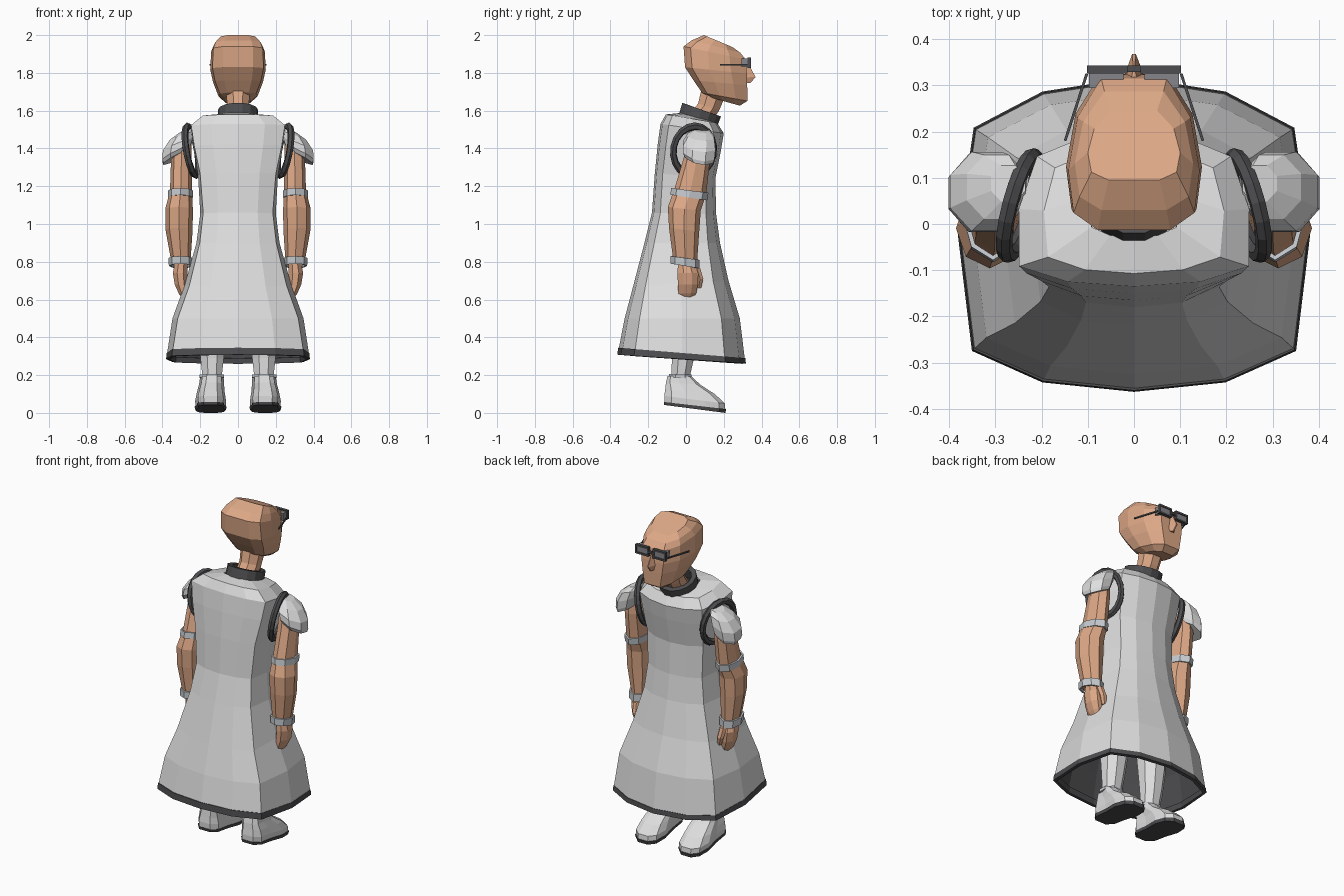
import bpy, bmesh, math
from mathutils import Vector


def material(name, rgb):
    m = bpy.data.materials.new(name)
    m.diffuse_color = (*rgb, 1)
    return m


WHITE = material("white cloth", (0.73, 0.73, 0.73))
SKIN = material("skin", (0.72, 0.39, 0.24))
DARK = material("dark trim", (0.075, 0.075, 0.08))
BAND = material("cool grey band", (0.58, 0.61, 0.64))
LENS = material("lens grey", (0.24, 0.24, 0.26))


def both_sides(half):
    """Mirror right-hand outline points (u, t) from back to front into a loop."""
    return half + [(-u, t) for u, t in reversed(half) if u > 0]


def circle(n, turn=0.0):
    a = [2 * math.pi * (i + turn) / n for i in range(n)]
    return [(math.cos(v), 0.5 + 0.5 * math.sin(v)) for v in a]


DRESS = both_sides([(0, 0), (.52, .03), (.92, .13), (1, .5), (.91, .84), (.52, .955), (0, 1)])
HEAD = both_sides([(.55, 0), (.92, .11), (1, .38), (.86, .72), (.5, .97)])
FOOT = both_sides([(.45, 0), (.82, .12), (.85, .4), (1, .68), (.85, .9), (.4, 1)])


def finish(ob, mat, mirror=False, thick=0.0, inside=None):
    ob.data.materials.append(mat)
    if thick:
        s = ob.modifiers.new("thickness", 'SOLIDIFY')
        s.thickness = thick
        if inside:
            ob.data.materials.append(inside)
            s.material_offset = 1
    if mirror:
        ob.modifiers.new("mirror", 'MIRROR')
    return ob


def loft(name, mat, shape, slices, caps=True, mirror=False, thick=0.0, inside=None):
    """Each slice: x centre, half width, back y, back z, front y, front z,
    then optionally side lift and front taper."""
    bm = bmesh.new()
    rings = []
    for x, w, yb, zb, yf, zf, *extra in slices:
        lift, taper = (extra + [0, 0])[:2]
        rings.append([bm.verts.new((x + w * u * (1 - taper * t), yb + (yf - yb) * t,
                                    zb + (zf - zb) * t + lift * u)) for u, t in shape])
    n = len(shape)
    for a, b in zip(rings, rings[1:]):
        for i in range(n):
            j = (i + 1) % n
            bm.faces.new((a[i], a[j], b[j], b[i]))
    if caps:
        bm.faces.new(rings[0])
        bm.faces.new(rings[-1])
    bmesh.ops.recalc_face_normals(bm, faces=bm.faces)
    me = bpy.data.meshes.new(name)
    bm.to_mesh(me)
    bm.free()
    ob = bpy.data.objects.new(name, me)
    bpy.context.collection.objects.link(ob)
    return finish(ob, mat, mirror, thick, inside)


def box(name, mat, loc, size, rot_z=0.0):
    bpy.ops.mesh.primitive_cube_add(size=1, location=loc, rotation=(0, 0, rot_z))
    ob = bpy.context.object
    ob.name = name
    ob.scale = size
    bpy.ops.object.transform_apply(location=True, rotation=True, scale=True)
    return finish(ob, mat, mirror=True)


# Long gown with a dark lining, open at the hem
loft("gown", WHITE, DRESS, [
    (0, .377, -.358, .33, .312, .28), (0, .347, -.325, .5, .285, .5),
    (0, .28, -.28, .67, .225, .70), (0, .22, -.22, .9, .18, .9),
    (0, .2, -.18, 1.06, .16, 1.05), (0, .22, -.165, 1.27, .155, 1.24, 0, .08),
    (0, .258, -.15, 1.42, .185, 1.39, 0, .17), (0, .277, -.135, 1.53, .2, 1.48, 0, .2),
    (0, .205, -.107, 1.58, .165, 1.535, 0, .1), (0, .1, -.03, 1.588, .15, 1.54),
], caps=False, thick=.008, inside=DARK)
loft("hem_trim", DARK, DRESS, [
    (0, .381, -.363, .308, .317, .262), (0, .377, -.36, .345, .314, .29),
], caps=False, thick=.02)

# Standing collar and neck
loft("collar", DARK, circle(14), [
    (0, .108, -.042, 1.575, .165, 1.51), (0, .106, -.022, 1.642, .188, 1.568),
], caps=False, thick=.028)
loft("neck", SKIN, circle(8, .5), [
    (0, .065, .0, 1.56, .13, 1.52), (0, .062, .06, 1.64, .18, 1.6),
    (0, .07, .08, 1.73, .22, 1.69)])

# Head and nose
loft("head", SKIN, HEAD, [
    (0, .07, .13, 1.67, .29, 1.625), (0, .104, .085, 1.695, .332, 1.65),
    (0, .132, .04, 1.76, .333, 1.735), (0, .147, -.005, 1.83, .333, 1.795),
    (0, .142, -.013, 1.94, .325, 1.87), (0, .128, .03, 1.972, .295, 1.905),
    (0, .1, .095, 2.0, .25, 1.935)])
loft("nose", SKIN, both_sides([(1, 0), (.12, 1)]), [
    (0, .034, .29, 1.75, .34, 1.745), (0, .032, .29, 1.775, .368, 1.778),
    (0, .012, .29, 1.845, .335, 1.84)])

# Glasses: frame bars, deep lenses, bridge and temples
for z in (1.832, 1.876):
    box("frame_bar", DARK, (.058, .334, z), (.086, .018, .011))
for x in (.019, .097):
    box("frame_post", DARK, (x, .334, 1.854), (.009, .018, .052))
box("lens", LENS, (.06, .316, 1.853), (.074, .044, .044))
box("bridge", DARK, (.007, .336, 1.855), (.016, .014, .012))
end_a, end_b = Vector((.102, .325)), Vector((.149, .18))
d = end_b - end_a
mid = (end_a + end_b) / 2
box("temple", DARK, (mid.x, mid.y, 1.842), (d.length, .006, .008), math.atan2(d.y, d.x))

# Armhole trim
bpy.ops.mesh.primitive_torus_add(
    major_segments=18, minor_segments=6, major_radius=.111, minor_radius=.018,
    location=(.245, .04, 1.388), rotation=(0, math.radians(100), math.radians(15)))
trim = bpy.context.object
trim.name = "armhole_trim"
trim.scale = (1.18, 1, 1)
bpy.ops.object.transform_apply(location=True, rotation=True, scale=True)
finish(trim, DARK, mirror=True)

# Cap sleeves, arms and bands
OCT = circle(8, .5)
ARM = circle(8)
loft("cap_sleeve", WHITE, OCT, [
    (.33, .07, -.01, 1.365, .15, 1.335, -.035), (.327, .08, -.024, 1.39, .158, 1.355, -.038),
    (.318, .086, -.022, 1.43, .163, 1.405, -.035), (.297, .07, .005, 1.472, .155, 1.46, -.025),
    (.272, .04, .045, 1.497, .13, 1.492, -.012)], mirror=True)
loft("arm", SKIN, ARM, [
    (.295, .05, .01, 1.44, .12, 1.42), (.3, .055, -.015, 1.34, .125, 1.32),
    (.302, .058, -.06, 1.19, .107, 1.16), (.312, .073, -.096, 1.09, .078, 1.07),
    (.312, .072, -.09, .98, .07, .96), (.302, .05, -.066, .8, .058, .79)], mirror=True)
loft("elbow_band", BAND, ARM, [
    (.305, .066, -.083, 1.155, .112, 1.125), (.305, .066, -.078, 1.19, .119, 1.165)],
    caps=False, mirror=True, thick=.01)
loft("wrist_band", BAND, ARM, [
    (.304, .062, -.082, .79, .072, .765), (.304, .065, -.082, .83, .072, .81)],
    caps=False, mirror=True, thick=.01)

# Hands
loft("hand", SKIN, OCT, [
    (.3, .036, -.045, .8, .045, .8), (.306, .042, -.05, .74, .07, .74),
    (.3, .038, -.047, .68, .068, .68), (.286, .03, -.044, .63, .058, .635),
    (.278, .02, -.03, .606, .045, .61)], mirror=True)
loft("thumb", SKIN, circle(6), [
    (.292, .022, .035, .775, .078, .765), (.285, .02, .055, .71, .094, .71),
    (.272, .014, .052, .66, .082, .66)], mirror=True)

# Trouser legs, ankle cuffs, shoes and soles
loft("trouser_leg", WHITE, OCT, [
    (.137, .055, -.08, .19, .024, .19), (.137, .067, -.08, .29, .047, .29),
    (.135, .08, -.09, .42, .07, .42), (.12, .09, -.11, .7, .09, .7)], mirror=True)
loft("ankle_cuff", BAND, OCT, [
    (.138, .07, -.097, .187, .036, .185), (.138, .07, -.095, .205, .034, .203)], mirror=True)
loft("shoe", WHITE, FOOT, [
    (.144, .08, -.114, .055, .208, .02), (.145, .082, -.115, .09, .205, .05),
    (.144, .074, -.11, .125, .155, .098), (.14, .066, -.106, .16, .075, .15),
    (.138, .062, -.098, .195, .03, .193)], mirror=True)
loft("sole", DARK, FOOT, [
    (.145, .08, -.115, .042, .208, 0), (.145, .085, -.118, .058, .213, .02)], mirror=True)
